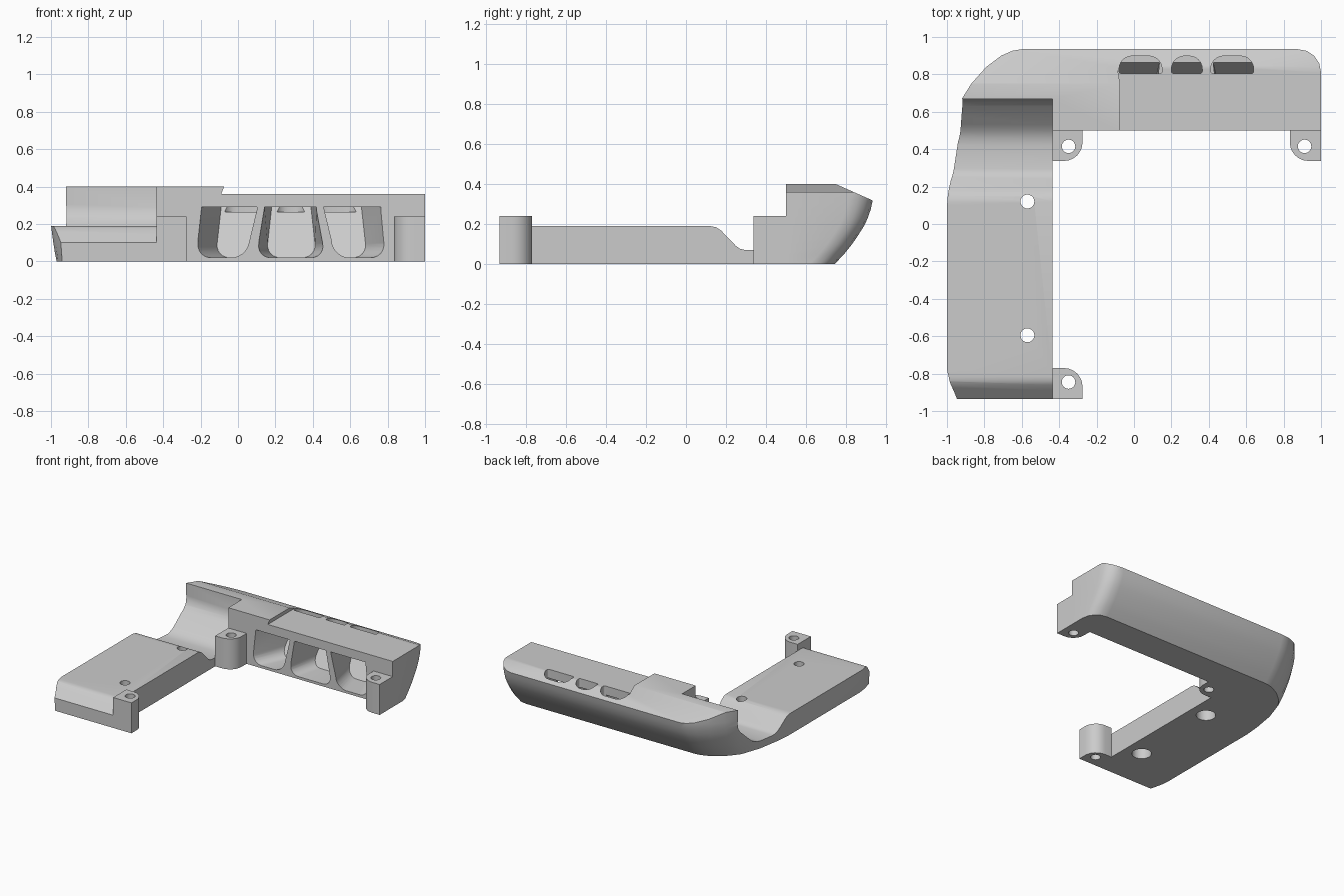
import bpy, bmesh, math
from mathutils import Vector

cube = bpy.data.objects.get("Cube")
if cube:
    bpy.data.objects.remove(cube, do_unlink=True)

grey = bpy.data.materials.new("plain grey")
grey.use_nodes = True
grey.diffuse_color = (0.6, 0.6, 0.6, 1)
grey.node_tree.nodes["Principled BSDF"].inputs["Base Color"].default_value = (0.6, 0.6, 0.6, 1)


def loft(name, rings):
    """Closed solid through rings that have equal point counts."""
    bm = bmesh.new()
    loops = [[bm.verts.new(p) for p in ring] for ring in rings]
    n = len(loops[0])
    for a, b in zip(loops, loops[1:]):
        for i in range(n):
            j = (i + 1) % n
            bm.faces.new((a[i], a[j], b[j], b[i]))
    bm.faces.new(loops[0][::-1])
    bm.faces.new(loops[-1])
    bmesh.ops.recalc_face_normals(bm, faces=bm.faces)
    mesh = bpy.data.meshes.new(name)
    bm.to_mesh(mesh)
    bm.free()
    obj = bpy.data.objects.new(name, mesh)
    obj.data.materials.append(grey)
    bpy.context.collection.objects.link(obj)
    return obj


def prism(name, pts, axis, lo, hi):
    """Extrude a 2D outline along the given axis index."""
    def place(p, d):
        c = list(p)
        c.insert(axis, d)
        return c
    return loft(name, [[place(p, d) for p in pts] for d in (lo, hi)])


def disc(x, y, r):
    return [(x + r * math.cos(k * math.tau / 32), y + r * math.sin(k * math.tau / 32))
            for k in range(32)]


def rounded(corners, radii, steps=6):
    """Polygon with each corner softened by the matching radius."""
    pts = [Vector(c) for c in corners]
    out = []
    for i, p in enumerate(pts):
        r = radii[i]
        if not r:
            out.append(p)
            continue
        a = p + (pts[i - 1] - p).normalized() * r
        b = p + (pts[(i + 1) % len(pts)] - p).normalized() * r
        k = 0.4477  # near-circular cubic corner
        ca, cb = p + (a - p) * k, p + (b - p) * k
        for s in range(steps + 1):
            t = s / steps
            u = 1 - t
            out.append(a * u**3 + ca * 3 * u * u * t + cb * 3 * u * t * t + b * t**3)
    return out


def cut(obj, cutter):
    bpy.ops.object.select_all(action='DESELECT')
    cutter.hide_render = True
    bpy.context.view_layer.objects.active = obj
    obj.select_set(True)
    mod = obj.modifiers.new("cut", 'BOOLEAN')
    mod.operation, mod.solver, mod.object = 'DIFFERENCE', 'EXACT', cutter
    bpy.ops.object.modifier_apply(modifier=mod.name)
    bpy.data.objects.remove(cutter, do_unlink=True)


def smooth(obj):
    bpy.ops.object.select_all(action='DESELECT')
    bpy.context.view_layer.objects.active = obj
    obj.select_set(True)
    bpy.ops.object.shade_smooth_by_angle(angle=math.radians(28))


# L-shaped body: wide upper outline paired with the tucked-in bottom outline
outline = [
    ((1, .5), (1, .5)), ((1, .81), (1, .62)), ((.99, .86), (.99, .67)),
    ((.963, .9), (.963, .71)), ((.925, .925), (.925, .735)), ((.875, .935), (.875, .745)),
    ((-.6, .935), (-.6, .745)), ((-.65, .926), (-.64, .74)), ((-.71, .9), (-.69, .722)),
    ((-.79, .84), (-.75, .69)), ((-.87, .75), (-.82, .63)), ((-.92, .67), (-.875, .56)),
    ((-.965, .5), (-.93, .4)), ((-1, .25), (-.96, .22)), ((-1.008, .1), (-.97, .1)),
    ((-1.008, -.78), (-.97, -.78)), ((-.99, -.85), (-.962, -.85)),
    ((-.955, -.935), (-.94, -.935)), ((-.435, -.935), (-.435, -.935)),
    ((-.435, .5), (-.435, .5))]
rings = []
for z, tuck in ((0, 1), (.05, .75), (.1, .54), (.145, .38), (.19, .23),
                (.23, .13), (.275, .05), (.32, 0), (.4, 0)):
    rings.append([(t[0] + (b[0] - t[0]) * tuck, t[1] + (b[1] - t[1]) * tuck, z)
                  for t, b in outline])
body = loft("corner_body", rings)

# Side plate top with sloped front end, dip and rear wall
plate_top = [(-1.1, .1), (-.935, .1), (-.86, .175), (-.84, .187), (-.815, .19),
             (.12, .19), (.15, .184), (.175, .168), (.25, .09), (.27, .076), (.295, .07),
             (.42, .07), (.46, .076), (.5, .095), (.53, .12), (.63, .21), (.655, .24),
             (.668, .29), (.67, .6), (-1.1, .6)]
cut(body, prism("plate_cutter", plate_top, 0, -1.2, -.435))

# Sloped rear top edge and lowered shelf
cut(body, prism("slope_cutter", [(.7, .4222), (1.1, .2444), (1.1, .6), (.7, .6)], 0, -1.3, 1.3))
cut(body, prism("shelf_cutter", [(-.09, .36), (1.2, .36), (1.2, .5), (-.035, .5)], 1, .3, 1.2))

# Front pockets, each rising into a slot through the shelf
pockets = [
    ((-.2, .1, .035, -.23), (-.09, .14, .1, -.12), (-.08, .15)),
    ((.14, .42, .47, .095), (.18, .39, .42, .15), (.2, .365)),
    ((.46, .77, .795, .525), (.42, .66, .69, .46), (.41, .64))]
for front, back, slot in pockets:
    ends = []
    for xs in (front, back):
        ends.append(rounded(list(zip(xs, (.29, .29, .02, .02))), (0, 0, .075, .075)))
    cut(body, loft("pocket_cutter", [[(p.x, .48, p.y) for p in ends[0]],
                                     [(p.x, .69 + .65 * p.y, p.y) for p in ends[1]]]))
    a, b = slot
    shape = rounded([(a, .805), (b, .805), (b, .898), (a, .898)], (.012, .012, .07, .07))
    cut(body, prism("slot_cutter", shape, 2, .265, .6))

# Screw holes in the plate, counterbored from below
for y in (.12, -.595):
    cut(body, prism("hole_cutter", disc(-.57, y, .037), 2, -.1, .5))
    cut(body, prism("bore_cutter", disc(-.57, y, .07), 2, -.1, .08))
smooth(body)

# Screw bosses with one rounded free corner
bosses = [
    ("rear_right_boss", -.435, -.275, .337, .5, 1, (-.35, .415)),
    ("rear_left_boss", .833, 1, .337, .5, 0, (.912, .415)),
    ("front_right_boss", -.435, -.275, -.935, -.77, 2, (-.35, -.845))]
for name, x0, x1, y0, y1, corner, hole in bosses:
    radii = [0, 0, 0, 0]
    radii[corner] = .1
    boss = prism(name, rounded([(x0, y0), (x1, y0), (x1, y1), (x0, y1)], radii), 2, 0, .24)
    cut(boss, prism("boss_hole_cutter", disc(*hole, .036), 2, -.1, .5))
    smooth(boss)
